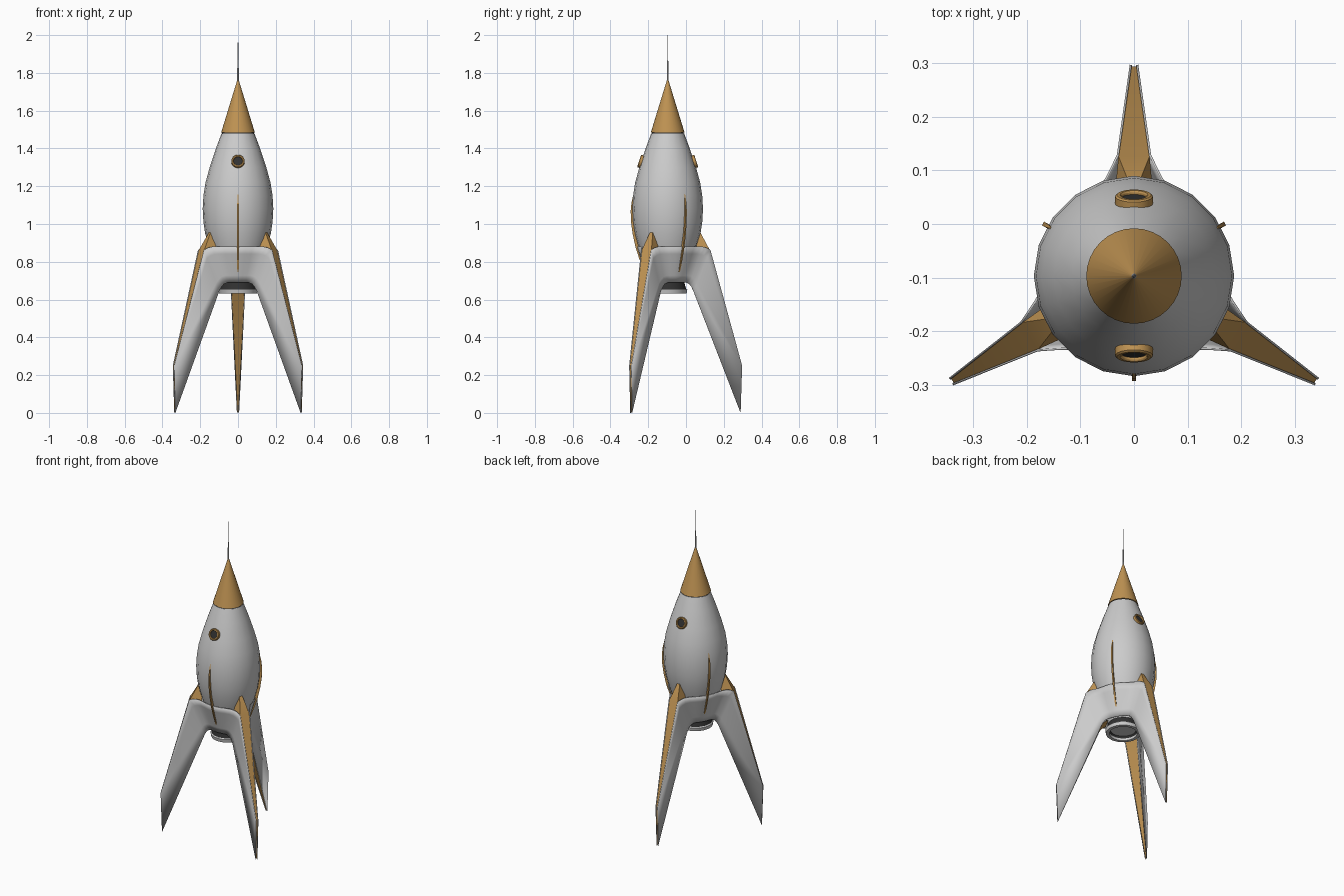
import bpy, bmesh
from math import radians, cos, sin, atan2, hypot, pi
from mathutils import Matrix, Vector

if "Cube" in bpy.data.objects:
    bpy.data.objects.remove(bpy.data.objects["Cube"])

CY = -0.097                      # rocket axis position in y
FIN_ANGLES = (90, 210, 330)


def material(name, rgb):
    m = bpy.data.materials.new(name)
    m.diffuse_color = (*rgb, 1)
    m.use_nodes = True
    m.node_tree.nodes["Principled BSDF"].inputs["Base Color"].default_value = m.diffuse_color
    return m


BRASS = material("brass", (0.52, 0.29, 0.085))
DARK = material("dark", (0.03, 0.03, 0.03))


def finish(name, bm, mat=None, angle=30, recalc=True):
    bmesh.ops.remove_doubles(bm, verts=bm.verts, dist=1e-5)
    if recalc:
        bmesh.ops.recalc_face_normals(bm, faces=bm.faces)
    me = bpy.data.meshes.new(name)
    bm.to_mesh(me)
    bm.free()
    ob = bpy.data.objects.new(name, me)
    bpy.context.collection.objects.link(ob)
    if mat:
        me.materials.append(mat)
    bpy.ops.object.select_all(action='DESELECT')
    ob.select_set(True)
    bpy.context.view_layer.objects.active = ob
    bpy.ops.object.shade_smooth_by_angle(angle=radians(angle))
    return ob


def lathe(name, profile, sides, mat=None, matrix=None):
    """Revolve (radius, z) points around the z axis."""
    bm = bmesh.new()
    rings = [[bm.verts.new((r * cos(2 * pi * i / sides), r * sin(2 * pi * i / sides), z))
              for i in range(sides)] for r, z in profile]
    for a, b in zip(rings, rings[1:]):
        for i in range(sides):
            j = (i + 1) % sides
            bm.faces.new((a[i], a[j], b[j], b[i]))
    for ring in (rings[0], rings[-1]):
        bm.faces.new(ring)
    bm.transform(matrix or Matrix.Translation((0, CY, 0)))
    return finish(name, bm, mat)


def place(r, s, z, deg, mirror=False):
    """Fin coordinates (radial, sideways, height) to world; mirror goes to the next fin."""
    a = atan2(s, r)
    a = radians(deg) + (radians(120) - a if mirror else a)
    d = hypot(r, s)
    return Vector((d * cos(a), CY + d * sin(a), z))


# Body, nose, antenna
BODY = [(0.088, 0.69), (0.155, 0.88), (0.174, 0.95), (0.183, 1.01), (0.187, 1.08),
        (0.183, 1.15), (0.172, 1.22), (0.150, 1.30), (0.117, 1.40), (0.087, 1.48)]
lathe("body", BODY, 20)
lathe("nose_collar", [(0.084, 1.475), (0.084, 1.488)], 32, DARK)
lathe("nose_cone", [(0.089, 1.485), (0.004, 1.762)], 32, BRASS)
lathe("antenna", [(0.005, 1.75), (0.0035, 1.86), (0.0016, 1.87), (0.0012, 2.0)], 8)

# Engine nozzle
lathe("nozzle_throat", [(0.085, 0.70), (0.098, 0.655), (0.08, 0.645), (0.06, 0.69)], 32, DARK)
lathe("nozzle_lip", [(0.098, 0.657), (0.104, 0.652), (0.100, 0.631), (0.080, 0.631),
                     (0.080, 0.657), (0.098, 0.657)], 32)

# Portholes, front and back
for name, deg in (("front", 180), ("back", 0)):
    m = (Matrix.Translation((0, CY, 0)) @ Matrix.Rotation(radians(deg), 4, 'Z')
         @ Matrix.Translation((0, 0.139, 1.33)) @ Matrix.Rotation(radians(-72), 4, 'X'))
    lathe(name + "_porthole_ring", [(0.035, -0.015), (0.035, 0.010), (0.032, 0.013),
                                    (0.026, 0.013), (0.024, 0.010), (0.024, -0.015),
                                    (0.035, -0.015)], 24, BRASS, m)
    lathe(name + "_porthole_glass", [(0.025, -0.01), (0.025, 0.006)], 24, DARK, m)

# Key fin points: shoulder, lower outer corner, foot tip, crotch
A, B = (0.226, 0.030, 0.862), (0.394, 0.006, 0.25)
C, D = (0.386, 0.004, 0.0), (0.136, 0.036, 0.645)


def polar(deg, r, z):
    return (r * cos(radians(deg)), r * sin(radians(deg)), z)


TOP = [A, (0.205, 0.040, 0.875), (0.185, 0.050, 0.88), polar(22, 0.172, 0.88),
       polar(32, 0.163, 0.88), polar(46, 0.160, 0.88), polar(60, 0.160, 0.88)]
BOTTOM = [D, (0.126, 0.042, 0.667), (0.114, 0.047, 0.682), polar(30, 0.112, 0.69),
          polar(38, 0.106, 0.69), polar(49, 0.103, 0.69), polar(60, 0.103, 0.69)]
ROWS = 5

for n, deg in enumerate(FIN_ANGLES, 1):
    # Grey skirt panel spanning from this fin to the next
    bm = bmesh.new()
    for mirror in (False, True):
        cols = []
        for t, b in zip(TOP, BOTTOM):
            t, b = Vector(t), Vector(b)
            cols.append([bm.verts.new(place(*t.lerp(b, k / ROWS), deg, mirror))
                         for k in range(ROWS + 1)])
        for p, q in zip(cols, cols[1:]):
            for k in range(ROWS):
                bm.faces.new((p[k], q[k], q[k + 1], p[k + 1]))
        low = [bm.verts.new(place(*p, deg, mirror)) for p in (C, B)]
        bm.faces.new(cols[0] + low)
    ob = finish(f"fin_panel_{n}", bm)
    sol = ob.modifiers.new("thickness", 'SOLIDIFY')
    sol.thickness = 0.004
    sol.offset = 0

    # Brass spine: ridge, outer strip, foot, inner strip
    bm = bmesh.new()
    path = [(0.160, 0.006, 0.975), (0.173, 0.009, 0.955), (0.223, 0.029, 0.862),
            (0.391, 0.006, 0.252), (0.385, 0.004, 0.006), (0.139, 0.036, 0.645),
            (0.122, 0.040, 0.672), (0.095, 0.040, 0.69)]
    pairs = [[bm.verts.new(place(r, s * side, z, deg)) for side in (-1, 1)]
             for r, s, z in path]
    for p, q in zip(pairs, pairs[1:]):
        bm.faces.new((p[0], p[1], q[1], q[0]))
    for i, side in enumerate((-1, 1)):
        root = bm.verts.new(place(0.150, 0.036 * side, 0.86, deg))
        for j in (0, 1):
            bm.faces.new((pairs[j][i], pairs[j + 1][i], root))
    finish(f"fin_spine_{n}", bm, BRASS, 15)

    # Thin brass blade on the hull, midway between fins
    bm = bmesh.new()
    blade = [(0.112, 0.73), (0.130, 0.76), (0.152, 0.82), (0.171, 0.88), (0.186, 0.95),
             (0.194, 1.01), (0.196, 1.07), (0.192, 1.11), (0.181, 1.16)]
    quads = []
    for k, (r, z) in enumerate(blade):
        w = 0.002 if k in (0, len(blade) - 1) else 0.004
        quads.append([bm.verts.new(place(rr, s, z, deg + 180)) for rr, s in
                      ((r - 0.025, -w), (r, -w), (r, w), (r - 0.025, w))])
    for p, q in zip(quads, quads[1:]):
        for i in range(4):
            j = (i + 1) % 4
            bm.faces.new((p[i], p[j], q[j], q[i]))
    bm.faces.new(quads[0])
    bm.faces.new(quads[-1])
    finish(f"hull_blade_{n}", bm, BRASS)
